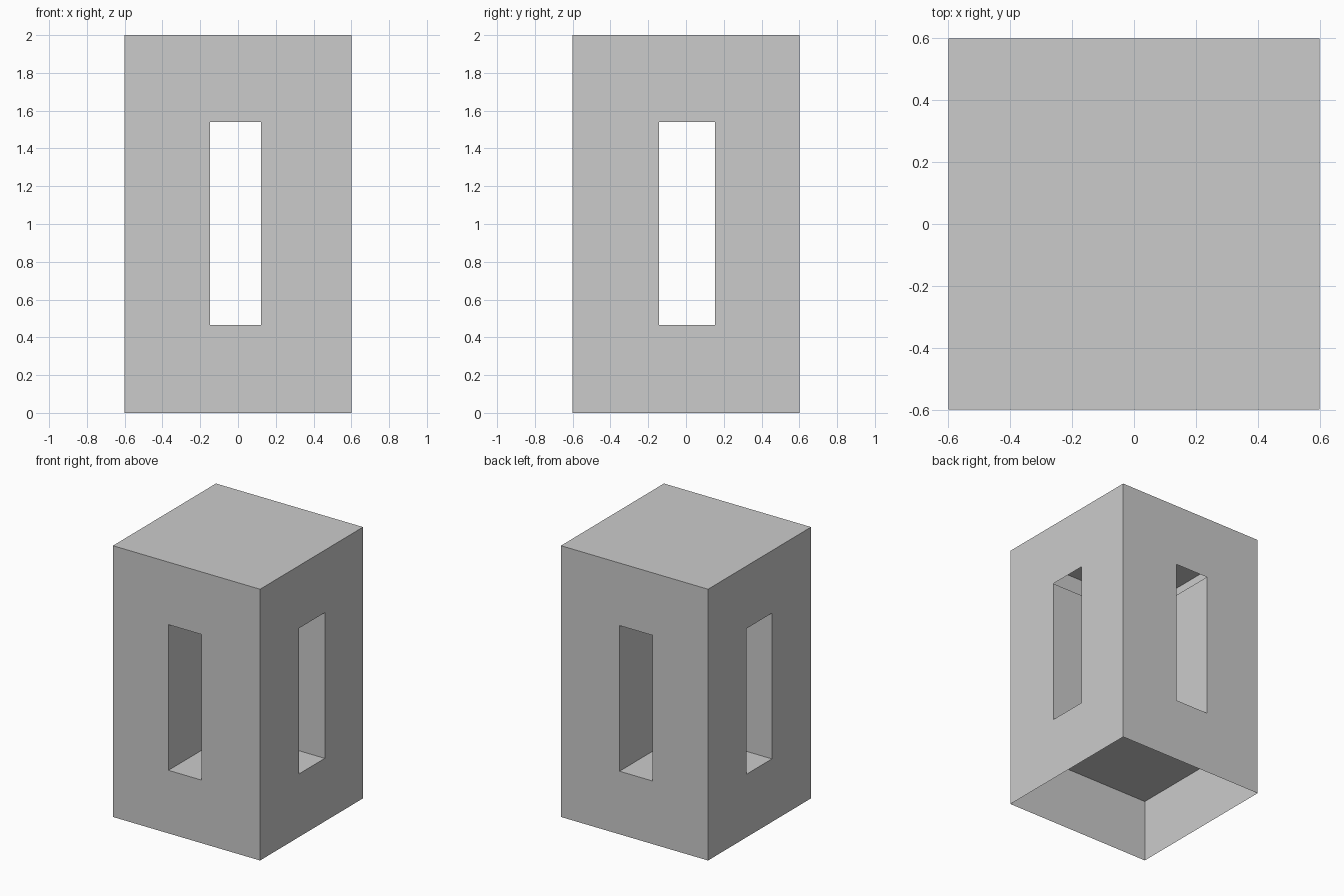
import bpy
import bmesh

if "Cube" in bpy.data.objects:
    bpy.data.objects.remove(bpy.data.objects["Cube"])

HALF = 0.6                   # half width of the tower
Z_LOW, Z_HIGH, Z_TOP = 0.465, 1.539, 2.0
GAP_X = (-0.147, 0.122)      # passage running front to back
GAP_Y = (-0.144, 0.154)      # passage running side to side


def open_box(name, xs, ys, zs):
    """Box shell with a missing bottom face."""
    bm = bmesh.new()
    bmesh.ops.create_cube(bm, size=1)
    for v in bm.verts:
        v.co = [r[1] if c > 0 else r[0] for c, r in zip(v.co, (xs, ys, zs))]
    bm.normal_update()
    bottom = [f for f in bm.faces if f.normal.z < -0.9]
    bmesh.ops.delete(bm, geom=bottom, context='FACES_ONLY')
    mesh = bpy.data.meshes.new(name)
    bm.to_mesh(mesh)
    bm.free()
    obj = bpy.data.objects.new(name, mesh)
    bpy.context.collection.objects.link(obj)
    return obj


full = (-HALF, HALF)

# Base block and hollow cap
open_box("base", full, full, (0, Z_LOW))
open_box("cap", full, full, (Z_HIGH, Z_TOP))

# Four corner pillars, leaving crossing passages between them
for x_name, xs in (("left", (-HALF, GAP_X[0])), ("right", (GAP_X[1], HALF))):
    for y_name, ys in (("front", (-HALF, GAP_Y[0])), ("back", (GAP_Y[1], HALF))):
        open_box(f"pillar_{y_name}_{x_name}", xs, ys, (Z_LOW, Z_HIGH))
